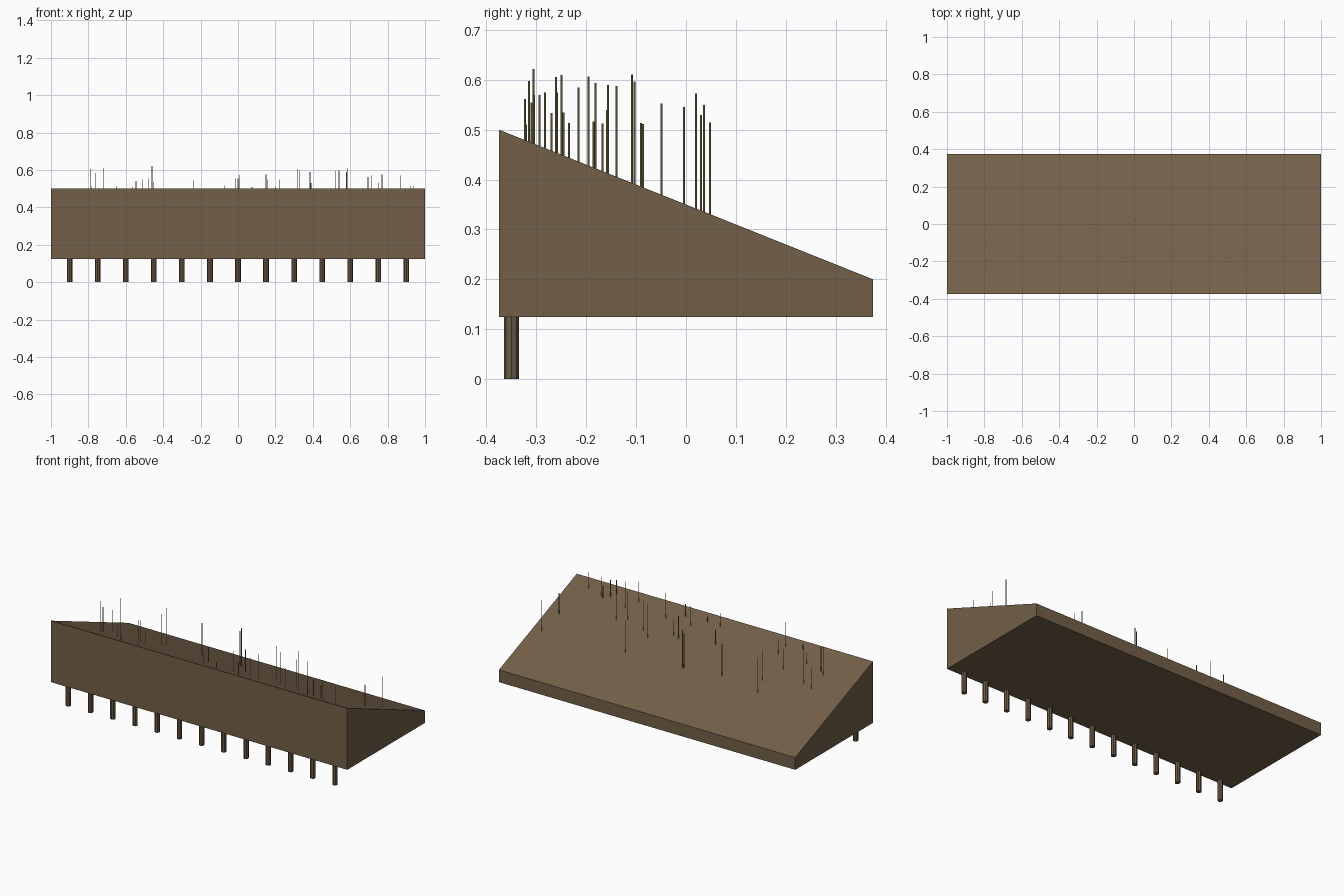
import bpy, bmesh
from mathutils import Matrix, Vector

if "Cube" in bpy.data.objects:
    bpy.data.objects.remove(bpy.data.objects["Cube"])


def material(name, rgb):
    m = bpy.data.materials.new(name)
    m.diffuse_color = (*rgb, 1)
    m.use_nodes = True
    m.node_tree.nodes["Principled BSDF"].inputs["Base Color"].default_value = m.diffuse_color
    return m


def finish(name, bm, mat):
    bmesh.ops.recalc_face_normals(bm, faces=bm.faces)
    mesh = bpy.data.meshes.new(name)
    bm.to_mesh(mesh)
    bm.free()
    mesh.materials.append(mat)
    ob = bpy.data.objects.new(name, mesh)
    bpy.context.collection.objects.link(ob)
    return ob


def prism(bm, x, y, z0, z1, radius, sides):
    bmesh.ops.create_cone(bm, cap_ends=True, segments=sides, radius1=radius, radius2=radius,
                          depth=z1 - z0, matrix=Matrix.Translation((x, y, (z0 + z1) / 2)))


def slope(y):
    return 0.5 - 0.4 * (y + 0.375)


earth = material("earth", (0.17, 0.115, 0.065))
wood = material("wood", (0.15, 0.1, 0.06))
straw = material("straw", (0.32, 0.26, 0.11))

# Sloping earth bank: side profile extruded along x
bm = bmesh.new()
profile = [(-0.375, 0.125), (0.375, 0.125), (0.375, 0.2), (-0.375, 0.5)]
face = bm.faces.new([bm.verts.new((-1, y, z)) for y, z in profile])
ext = bmesh.ops.extrude_face_region(bm, geom=[face])
bmesh.ops.translate(bm, vec=Vector((2, 0, 0)),
                    verts=[v for v in ext["geom"] if isinstance(v, bmesh.types.BMVert)])
finish("earth_bank", bm, earth)

# Row of posts under the front edge
for i in range(13):
    bm = bmesh.new()
    prism(bm, -0.9 + 0.15 * i, -0.35, 0, 0.125, 0.015, 8)
    finish(f"post_{i + 1}", bm, wood)

# Grass blades growing from the slope: x, y, tip height
blades = [
    (-.79, -.195, .607), (-.76, -.216, .585), (-.72, -.108, .611), (-.785, -.086, .511),
    (-.65, -.235, .513), (-.565, -.321, .51), (-.545, -.158, .54), (-.51, .036, .55),
    (-.48, -.049, .553), (-.46, -.306, .622), (-.45, -.246, .535), (-.24, -.004, .546),
    (-.07, -.185, .517), (-.015, -.31, .555), (0, .02, .553), (.01, .02, .573),
    (.075, -.315, .51), (.15, -.259, .575), (.16, -.156, .55), (.2, -.167, .512),
    (.22, -.31, .548), (.32, -.261, .606), (.33, -.103, .597), (.385, -.139, .588),
    (.39, .03, .53), (.52, -.181, .594), (.54, -.315, .598), (.58, -.156, .59),
    (.585, -.25, .61), (.695, -.323, .562), (.715, -.294, .57), (.75, -.27, .534),
    (.77, -.283, .575), (.87, -.305, .57), (.92, -.09, .513), (.94, .048, .515),
]
bm = bmesh.new()
for x, y, top in blades:
    prism(bm, x, y, slope(y) - 0.004, top, 0.002, 6)
finish("grass_blades", bm, straw)
